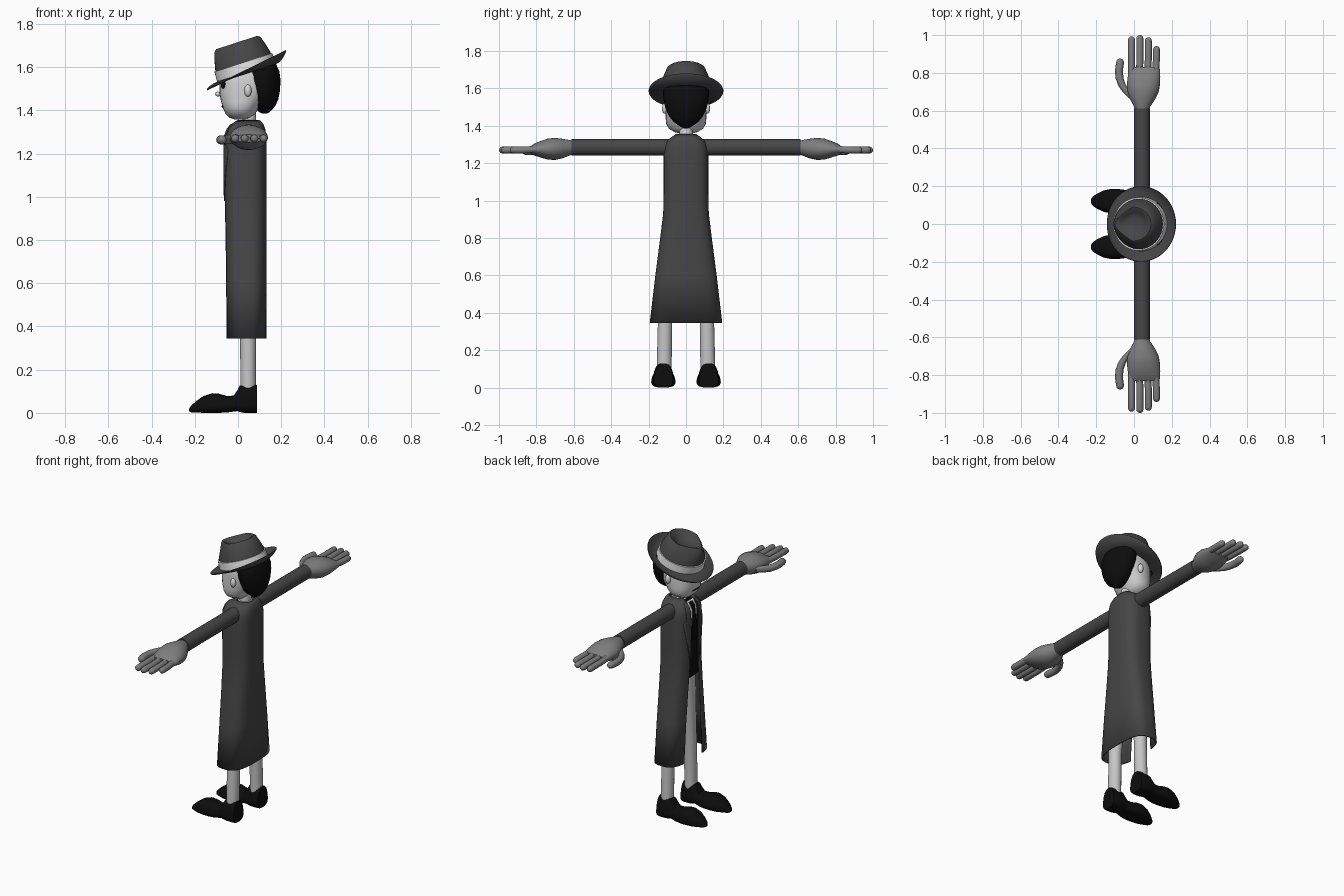
import bpy, bmesh, math
from mathutils import Matrix

if "Cube" in bpy.data.objects:
    bpy.data.objects.remove(bpy.data.objects["Cube"])


def material(name, v):
    m = bpy.data.materials.new(name)
    m.diffuse_color = (v, v, v, 1)
    m.use_nodes = True
    m.node_tree.nodes["Principled BSDF"].inputs["Base Color"].default_value = m.diffuse_color
    return m


COAT = material("charcoal cloth", 0.062)
BLACK = material("black", 0.004)
GLOVE = material("mid grey glove", 0.21)
TROUSER = material("light grey cloth", 0.56)
SKIN = material("pale skin", 0.66)
WHITE = material("white", 0.82)


def finish(name, bm, mat, mirror=False, thick=0, angle=40):
    bmesh.ops.recalc_face_normals(bm, faces=bm.faces)
    me = bpy.data.meshes.new(name)
    bm.to_mesh(me)
    bm.free()
    me.materials.append(mat)
    me.polygons.foreach_set("use_smooth", [True] * len(me.polygons))
    me.set_sharp_from_angle(angle=math.radians(angle))
    ob = bpy.data.objects.new(name, me)
    bpy.context.collection.objects.link(ob)
    if thick:
        s = ob.modifiers.new("Solidify", 'SOLIDIFY')
        s.thickness, s.offset = thick, 0
    if mirror:
        m = ob.modifiers.new("Mirror", 'MIRROR')
        m.use_axis = (False, True, False)
    return ob


def spow(v, p):
    return math.copysign(abs(v) ** p, v)


def skin_rows(bm, rows, closed):
    for a, b in zip(rows, rows[1:]):
        for i in range(len(a) if closed else len(a) - 1):
            j = (i + 1) % len(a)
            bm.faces.new((a[i], a[j], b[j], b[i]))


def loft(name, mat, axis, rings, n=2, seg=28, mirror=False, warp=None):
    """Rings along an axis: (position, centre u, centre v, radius u, radius v)."""
    bm = bmesh.new()
    rows = []
    for t, cu, cv, ru, rv in rings:
        row = []
        for i in range(seg):
            a = math.tau * i / seg
            u = cu + ru * spow(math.cos(a), 2 / n)
            v = cv + rv * spow(math.sin(a), 2 / n)
            co = {'x': (t, u, v), 'y': (u, t, v), 'z': (u, v, t)}[axis]
            row.append(bm.verts.new(warp(*co) if warp else co))
        rows.append(row)
    skin_rows(bm, rows, True)
    bm.faces.new(rows[0])
    bm.faces.new(rows[-1])
    return finish(name, bm, mat, mirror)


def ball(name, mat, c, r, mirror=False):
    bm = bmesh.new()
    mx = Matrix.Translation(c) @ Matrix.Diagonal((*r, 1))
    bmesh.ops.create_uvsphere(bm, u_segments=20, v_segments=12, radius=1, matrix=mx)
    return finish(name, bm, mat, mirror)


# Long coat: rounded-box sections (z, centre x, rx, ry, half gap), open at the front
SECTIONS = [(0.345, .037, .090, .190, .092), (0.60, .037, .091, .160, .075),
            (0.80, .036, .092, .134, .058), (0.93, .035, .093, .118, .047),
            (1.05, .034, .094, .115, .042), (1.24, .034, .094, .115, .042),
            (1.285, .035, .092, .112, .042), (1.315, .038, .084, .100, .041),
            (1.335, .042, .072, .078, .038), (1.352, .048, .052, .052, .030)]


def section(z):
    for a, b in zip(SECTIONS, SECTIONS[1:]):
        if z <= b[0]:
            f = (z - a[0]) / (b[0] - a[0])
            return [p + (q - p) * f for p, q in zip(a[1:], b[1:])]
    return SECTIONS[-1][1:]


bm = bmesh.new()
rows = []
for z, cx, rx, ry, gap in SECTIONS:
    t0 = math.asin((gap / ry) ** 1.5)
    row = []
    for i in range(49):
        t = t0 + (math.tau - 2 * t0) * i / 48
        row.append(bm.verts.new((cx - rx * spow(math.cos(t), 2 / 3),
                                 ry * spow(math.sin(t), 2 / 3), z)))
    rows.append(row)
skin_rows(bm, rows, False)
finish("long_coat", bm, COAT, thick=0.008)


def patch(name, mat, outline, off, mirror=False, thick=0.005):
    """Plate following the coat front; outline rows are (z, y from, y to)."""
    bm = bmesh.new()
    rows = []
    for z, y0, y1 in outline:
        cx, rx, ry, _ = section(z)
        row = []
        for i in range(7):
            y = y0 + (y1 - y0) * i / 6
            k = max(0, 1 - (abs(y) / ry) ** 3) ** (1 / 3)
            row.append(bm.verts.new((cx - rx * k - off, y, z)))
        rows.append(row)
    skin_rows(bm, rows, False)
    return finish(name, bm, mat, mirror, thick)


patch("lapel", COAT, [(0.98, .045, .050), (1.06, .042, .064), (1.16, .042, .084),
                      (1.22, .042, .092), (1.24, .042, .072), (1.285, .042, .074),
                      (1.315, .041, .068), (1.335, .038, .058)], 0.006, True)
patch("shirt_front", WHITE, [(1.14, -.004, .004), (1.20, -.020, .020), (1.26, -.034, .034),
                             (1.30, -.040, .040), (1.335, -.038, .038)], -0.007)
patch("necktie", BLACK, [(1.10, -.022, .022), (1.20, -.019, .019), (1.285, -.010, .010),
                         (1.305, -.016, .016), (1.33, -.017, .017)], -0.002)

# Waistcoat body and trouser legs inside the coat
loft("waistcoat", BLACK, 'z', [(.86, .036, 0, .080, .110), (.95, .036, 0, .080, .104),
                               (1.25, .036, 0, .080, .102), (1.30, .038, 0, .072, .092),
                               (1.33, .045, 0, .050, .055)], n=3)
loft("trouser_leg", TROUSER, 'z', [(.09, .047, .117, .036, .040), (.36, .047, .112, .037, .038),
                                   (.62, .045, .090, .043, .043), (.88, .040, .058, .055, .050)],
     mirror=True)


# Shoes with pointed toe, narrowing towards the ankle
def shoe_warp(x, y, z):
    return x, .121 + (y - .121) * (1.08 - 3.0 * max(z, 0)), z


SHOE = [(-.228, .008, .018, .010), (-.218, .003, .032, .024), (-.195, .002, .054, .040),
        (-.16, 0, .078, .058), (-.12, 0, .091, .067), (-.09, 0, .089, .067),
        (-.05, .002, .078, .061), (-.02, .006, .080, .055), (-.003, .008, .105, .055),
        (.008, .004, .126, .057), (.03, 0, .130, .060), (.07, 0, .130, .061),
        (.088, 0, .130, .054)]
loft("shoe", BLACK, 'x', [(x, .121, (a + b) / 2, w, (b - a) / 2) for x, a, b, w in SHOE],
     n=2.8, mirror=True, warp=shoe_warp)

# Sleeves, gloved hands
loft("sleeve", COAT, 'y', [(.06, .042, 1.284, .043, .044), (.612, .042, 1.284, .043, .044)],
     mirror=True)
loft("palm", GLOVE, 'y', [(.600, .042, 1.283, .034, .035), (.625, .043, 1.282, .045, .042),
                          (.660, .046, 1.278, .066, .052), (.700, .048, 1.276, .083, .059),
                          (.740, .050, 1.275, .088, .056), (.780, .053, 1.274, .086, .043),
                          (.815, .055, 1.272, .083, .030), (.832, .055, 1.271, .078, .018)],
     mirror=True)


def digit(name, path, r):
    """Rounded finger along y through (y, x, z) points."""
    (ys, xs, zs), (ye, xe, ze) = path[0], path[-1]
    rings = [(y, x, z, r, r) for y, x, z in path[:-1]]
    for a in (0, 30, 55, 75, 87):
        s, c = math.sin(math.radians(a)), math.cos(math.radians(a))
        rings.append((ye - r + r * s, xe, ze, r * c, r * c))
    loft(name, GLOVE, 'y', rings, seg=16, mirror=True)


for i, (x, tip) in enumerate([(-.013, .993), (.031, 1.0), (.076, .988), (.119, .942)]):
    digit(f"finger_{i + 1}", [(.78, x * .95, 1.274), (.88, x, 1.270), (tip, x, 1.270)], .0185)
digit("thumb", [(.665, -.005, 1.268), (.70, -.040, 1.266), (.735, -.064, 1.264),
                (.77, -.076, 1.264), (.81, -.080, 1.264), (.876, -.074, 1.264)], .021)

# Neck, shirt collar and head
loft("neck", SKIN, 'z', [(1.30, .052, 0, .032, .036), (1.42, .052, 0, .032, .036)])
loft("shirt_collar", WHITE, 'z', [(1.315, .046, 0, .044, .046), (1.348, .050, 0, .040, .042)])
HEAD = [(1.358, -.015, .035, .030), (1.366, -.038, .060, .062), (1.385, -.058, .080, .092),
        (1.41, -.070, .095, .106), (1.44, -.078, .115, .109), (1.48, -.086, .145, .110),
        (1.52, -.086, .160, .112), (1.56, -.078, .160, .110), (1.60, -.060, .150, .098)]
loft("head", SKIN, 'z', [(z, (a + b) / 2, 0, (b - a) / 2, w) for z, a, b, w in HEAD], n=2.2)
HAIR = [(1.386, .110, .135, .012), (1.395, .095, .150, .030), (1.42, .072, .172, .066),
        (1.45, .055, .186, .090), (1.49, .040, .194, .109), (1.54, .031, .197, .121),
        (1.58, .028, .192, .123), (1.615, .030, .176, .115)]
loft("hair", BLACK, 'z', [(z, (a + b) / 2, 0, (b - a) / 2, w) for z, a, b, w in HAIR])
ball("ear", SKIN, (.046, .114, 1.492), (.017, .015, .028), True)
ball("nose", SKIN, (-.092, 0, 1.476), (.015, .012, .011))
ball("eye", BLACK, (-.066, .055, 1.520), (.014, .024, .020), True)
ball("mouth", BLACK, (-.071, 0, 1.418), (.006, .040, .004))

# Fedora: tilted forward, pinched crown, brim turned up at the back
HAT = Matrix.Translation((.04, 0, 1.575)) @ Matrix.Rotation(math.radians(-18), 4, 'Y')


def hat_part(name, mat, profile, shape):
    bm = bmesh.new()
    rows = []
    for r, h in profile:
        row = []
        for i in range(48):
            a = math.tau * i / 48
            p = shape(r * math.cos(a), r * math.sin(a), r, h)
            row.append(bm.verts.new(HAT @ Matrix.Translation(p).translation))
        rows.append(row)
    skin_rows(bm, rows, True)
    bm.faces.new(rows[0])
    bm.faces.new(rows[-1])
    return finish(name, bm, mat)


def crown_shape(x, y, r, h):
    up = max(0, (h - .05) / .095)
    pinch = .45 * up * max(0, -x / .11)
    return x, y * (1 - .10 * up - pinch), h


def brim_shape(x, y, r, h):
    f = max(0, (r - .138) / .062)
    return x * (1 + .03 * f * (x > 0)), y, h + f * f * (.012 + .031 * x / r)


hat_part("hat_crown", COAT, [(.002, .114), (.04, .116), (.068, .126), (.088, .144), (.100, .147),
                             (.112, .138), (.124, .100), (.134, .060), (.138, .0)], crown_shape)
hat_part("hat_band", WHITE, [(.136, .050), (.1405, .050), (.143, .003), (.139, .003)],
         lambda x, y, r, h: (x, y, h))
hat_part("hat_brim", COAT, [(.10, .003), (.138, .003), (.16, .003), (.18, .003), (.198, .003),
                            (.200, .0), (.198, -.004), (.18, -.005), (.16, -.005),
                            (.138, -.005), (.10, -.005)], brim_shape)
